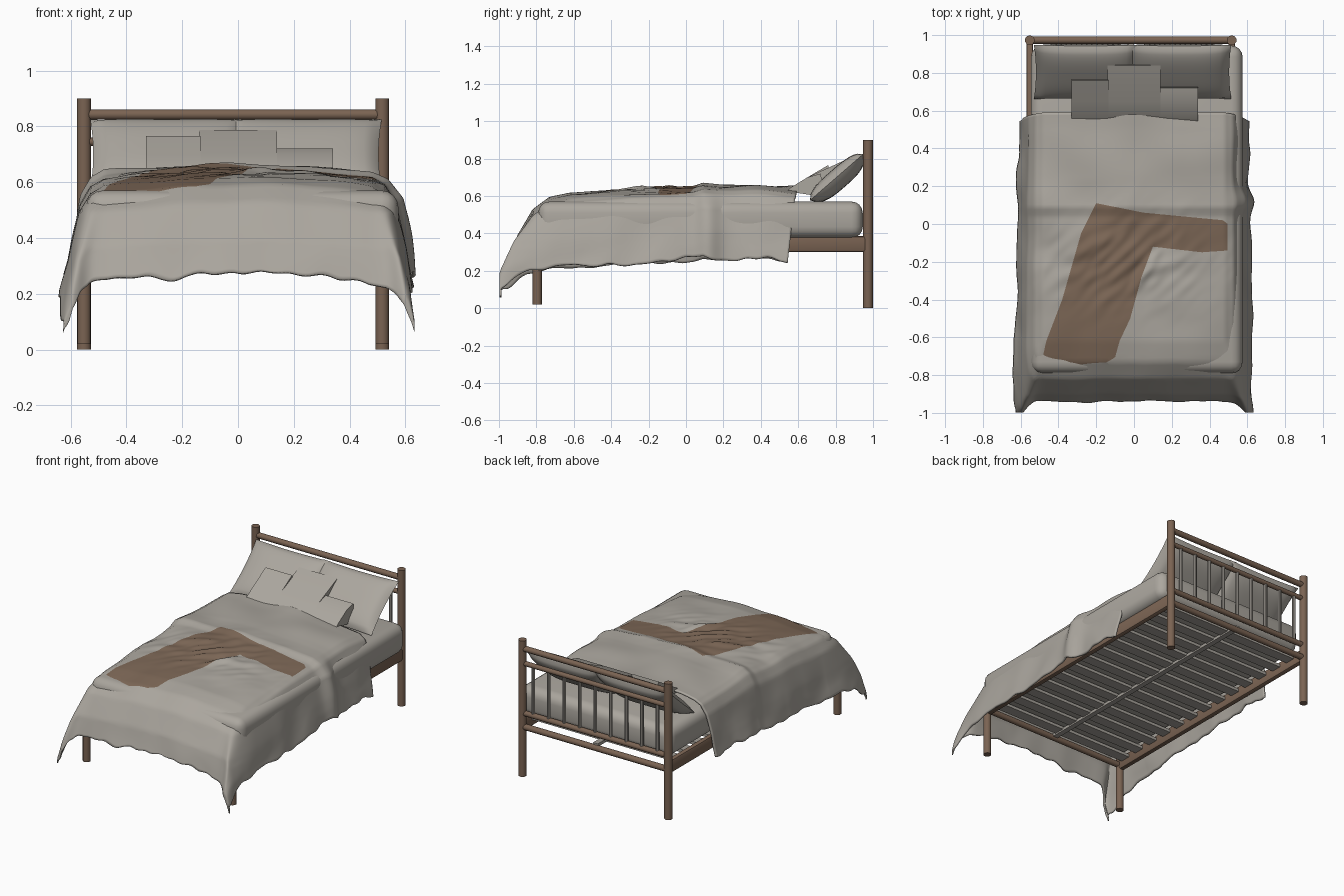
import bpy, bmesh, math
from mathutils import Vector, Matrix, noise

if "Cube" in bpy.data.objects:
    bpy.data.objects.remove(bpy.data.objects["Cube"])


def material(name, col):
    m = bpy.data.materials.new(name)
    m.diffuse_color = (*col, 1)
    m.use_nodes = True
    m.node_tree.nodes["Principled BSDF"].inputs["Base Color"].default_value = m.diffuse_color
    return m


LINEN = material("grey linen", (0.41, 0.385, 0.345))
WOOD = material("brown wood", (0.195, 0.125, 0.085))
PATCH = material("brown stain", (0.205, 0.137, 0.094))
SLAT = material("weathered grey wood", (0.37, 0.345, 0.31))


def finish(name, bm, mats, angle=40):
    bmesh.ops.recalc_face_normals(bm, faces=bm.faces[:])
    me = bpy.data.meshes.new(name)
    bm.to_mesh(me)
    bm.free()
    ob = bpy.data.objects.new(name, me)
    bpy.context.collection.objects.link(ob)
    for m in mats:
        me.materials.append(m)
    bpy.ops.object.select_all(action='DESELECT')
    ob.select_set(True)
    bpy.context.view_layer.objects.active = ob
    bpy.ops.object.shade_smooth_by_angle(angle=math.radians(angle))
    return ob


def rod(name, a, b, r, mat, sides=10):
    a, b = Vector(a), Vector(b)
    d = b - a
    bm = bmesh.new()
    rot = Vector((0, 0, 1)).rotation_difference(d).to_matrix().to_4x4()
    bmesh.ops.create_cone(bm, cap_ends=True, segments=sides, radius1=r, radius2=r,
                          depth=d.length, matrix=Matrix.Translation((a + b) / 2) @ rot)
    return finish(name, bm, [mat])


def box(name, lo, hi, mat, bevel=0.0, seg=2):
    bm = bmesh.new()
    bmesh.ops.create_cube(bm, size=1)
    for v in bm.verts:
        v.co = [l + (c + 0.5) * (h - l) for c, l, h in zip(v.co, lo, hi)]
    if bevel:
        bmesh.ops.bevel(bm, geom=bm.edges[:], offset=bevel, segments=seg,
                        affect='EDGES', profile=0.5)
    return finish(name, bm, [mat])


def interp(table, x):
    if x <= table[0][0]:
        return table[0][1]
    for (x0, y0), (x1, y1) in zip(table, table[1:]):
        if x <= x1:
            return y0 + (y1 - y0) * (x - x0) / (x1 - x0)
    return table[-1][1]


# Posts and headboard
XL, XR, YH, YF = -0.552, 0.517, 0.973, -0.795
for side, x in (("left", XL), ("right", XR)):
    rod("head_post_" + side, (x, YH, 0), (x, YH, 0.9), 0.026, WOOD)
    rod("foot_post_" + side, (x, YF, 0.02), (x, YF, 0.42), 0.025, WOOD)
    box("side_rail_" + side, (x - 0.018, YF, 0.30), (x + 0.018, YH, 0.385), WOOD, 0.012)
for name, z, r in (("top", 0.842, 0.019), ("upper", 0.745, 0.016),
                   ("lower", 0.415, 0.018), ("bottom", 0.325, 0.02)):
    rod("head_rail_" + name, (XL, YH, z), (XR, YH, z), r, WOOD)
for i in range(9):
    x = XL + (XR - XL) * (i + 0.7) / 9.4
    rod("head_spindle_%d" % i, (x, YH, 0.41), (x, YH, 0.75), 0.011, SLAT, 8)
rod("foot_rail", (XL, YF, 0.34), (XR, YF, 0.34), 0.02, WOOD)

# Slats and centre beam under the mattress
for i in range(13):
    y = -0.72 + i * 0.132
    box("slat_%d" % i, (XL, y - 0.035, 0.345), (XR, y + 0.035, 0.365), SLAT)
box("centre_beam", (-0.035, YF, 0.335), (0.0, YH, 0.355), SLAT)

# Mattress
box("mattress", (-0.545, -0.79, 0.375), (0.575, 0.945, 0.57), LINEN, 0.06, 4)


# Pillows leaning on the headboard
def pillow(name, centre, w, h, t, tilt):
    n = 20
    bm = bmesh.new()
    bmesh.ops.create_grid(bm, x_segments=n, y_segments=n, size=1)
    top = bm.faces[:]
    bmesh.ops.duplicate(bm, geom=bm.verts[:] + bm.edges[:] + top)
    bm.faces.ensure_lookup_table()
    top = {v for f in bm.faces[:len(top)] for v in f.verts}
    rot = Matrix.Translation(centre) @ Matrix.Rotation(tilt, 4, 'X')
    for v in bm.verts:
        a, b = v.co.x, v.co.y
        puff = (max(0, 1 - abs(a) ** 4) * max(0, 1 - abs(b) ** 3)) ** 0.5
        pinch_x, pinch_y = 1 - 0.04 * (1 - b * b), 1 - 0.04 * (1 - a * a)
        z = puff * (t if v in top else -1.5 * t)
        v.co = rot @ Vector((a * w * pinch_x, b * h * pinch_y, z))
    bmesh.ops.remove_doubles(bm, verts=bm.verts[:], dist=0.0004)
    finish(name, bm, [LINEN], 60)


for side, x in (("left", -0.255), ("right", 0.24)):
    pillow("pillow_" + side, (x, 0.805, 0.70), 0.275, 0.19, 0.045, math.radians(41))


# Stepped cushions sloping up from the blanket
def wedge(name, x0, x1, yt, zt):
    bm = bmesh.new()
    prof = ((0.54, 0.625), (0.56, 0.645), (0.65, 0.70), (yt, zt), (yt + 0.005, zt - 0.03),
            (0.70, 0.60))
    f = bm.faces.new([bm.verts.new((x0, y, z)) for y, z in prof])
    g = bmesh.ops.extrude_face_region(bm, geom=[f])
    bmesh.ops.translate(bm, verts=[v for v in g['geom'] if isinstance(v, bmesh.types.BMVert)],
                        vec=(x1 - x0, 0, 0))
    finish(name, bm, [LINEN], 35)


wedge("cushion_left", -0.33, -0.135, 0.76, 0.765)
wedge("cushion_middle", -0.14, 0.14, 0.84, 0.787)
wedge("cushion_right", 0.135, 0.34, 0.72, 0.72)

# Blanket: a sheet laid over the bed, hanging at both sides and the foot
CX, CY, DROP = 0.48, -0.62, 0.40
TOP = ((-0.62, 0.615), (-0.4, 0.632), (-0.15, 0.645), (0.04, 0.65), (0.09, 0.668),
       (0.2, 0.66), (0.58, 0.65))
DOWN = ((0, 0), (0.06, 0.025), (0.13, 0.09), (0.25, 0.22), (0.40, 0.37), (0.60, 0.56))
OUT_X = ((0, 0), (0.06, 0.05), (0.13, 0.09), (0.25, 0.12), (0.40, 0.15), (0.60, 0.18))
OUT_Y = ((0, 0), (0.06, 0.11), (0.13, 0.20), (0.25, 0.28), (0.40, 0.33), (0.60, 0.37))
STAIN = ((-0.2, 0.11), (0.05, 0.06), (0.47, 0.02), (0.5, 0), (0.5, -0.14), (0.36, -0.15),
         (0.1, -0.12), (0.04, -0.28), (-0.02, -0.5), (-0.1, -0.67), (-0.15, -0.69),
         (-0.47, -0.71), (-0.48, -0.66), (-0.38, -0.4), (-0.28, -0.05))
STAIN_EDGES = [(Vector((*a, 0)), Vector((*b, 0)))
               for a, b in zip(STAIN, STAIN[1:] + STAIN[:1])]


def inside(p):
    hit = False
    for a, b in STAIN_EDGES:
        if (a.y > p.y) != (b.y > p.y) and p.x < a.x + (p.y - a.y) * (b.x - a.x) / (b.y - a.y):
            hit = not hit
    return hit


def drape(u, v):
    du, dv = max(0, abs(u) - CX), max(0, CY - v)
    s = math.hypot(du, dv)
    sx = math.copysign(1, u)
    bx, by = max(-CX, min(CX, u)), max(CY, v)
    z = interp(TOP, by) - 0.03 * (bx / CX) ** 2
    flat = max(0, 1 - s * 2.5)
    z += 0.018 * noise.noise(Vector((u * 4, v * 4, 1))) * flat
    # rumples around the stain
    near = math.exp(-((u + 0.05) / 0.35) ** 2 - ((v + 0.2) / 0.2) ** 2)
    z += 0.025 * noise.noise(Vector((u * 6 + v * 5, (v - u) * 14, 3))) * near
    if s > 0:
        corner = 2 * du * dv / s ** 2
        hem = s * (0.98 + 0.08 * noise.noise(Vector((u * 3, v * 3, 5)))
                   + 0.05 * noise.noise(Vector((u * 11, v * 11, 2))) - 0.05 * dv / s
                   + 0.08 * corner)
        fold = 0.012 * (math.sin(13 * v + 2 * u) * du + math.sin(11 * u) * dv)
        fold += 0.04 * s * noise.noise(Vector((u * 5, v * 5, 9)))
        fold += 0.03 * math.exp(-((v - 0.12) / 0.06) ** 2) * min(1, s * 8) * (u > 0)
        k = 1 - 0.5 * min(1, s / 0.3)
        taper = 1 - 0.12 * (by - CY)
        if du:
            bx += sx * (interp(OUT_X, hem) * taper + fold) * (du / s) ** k
        if dv:
            by -= (interp(OUT_Y, hem) + fold * 0.6 + 0.2 * s * corner ** 2) * (dv / s) ** k
        z -= interp(DOWN, hem)
    if v > 0.3:
        by -= (v - 0.3) * 0.4 * s
    return Vector((bx, max(by, -0.998), max(z, 0.035)))


# flat sheet first, stain outline cut in, then draped
bm = bmesh.new()
bmesh.ops.create_grid(bm, x_segments=124, y_segments=116, size=1)
for v in bm.verts:
    v.co = ((CX + DROP) * v.co.x, CY - DROP + (0.59 - CY + DROP) * (v.co.y + 1) / 2, 0)
for a, b in STAIN_EDGES:
    d = b - a
    near = []
    for f in bm.faces:
        c = f.calc_center_median()
        t = max(0, min(1, (c - a).dot(d) / d.length_squared))
        if (c - a - d * t).length < 0.014:
            near.append(f)
    geom = set(near) | {e for f in near for e in f.edges} | {v for f in near for v in f.verts}
    bmesh.ops.bisect_plane(bm, geom=list(geom), dist=1e-4, plane_co=a,
                           plane_no=(-d.y, d.x, 0))
for f in bm.faces:
    f.material_index = int(inside(f.calc_center_median()))
for v in bm.verts:
    v.co = drape(v.co.x, v.co.y)
blanket = finish("blanket", bm, [LINEN, PATCH], 60)
mod = blanket.modifiers.new("thickness", 'SOLIDIFY')
mod.thickness = 0.012
mod.offset = -1
